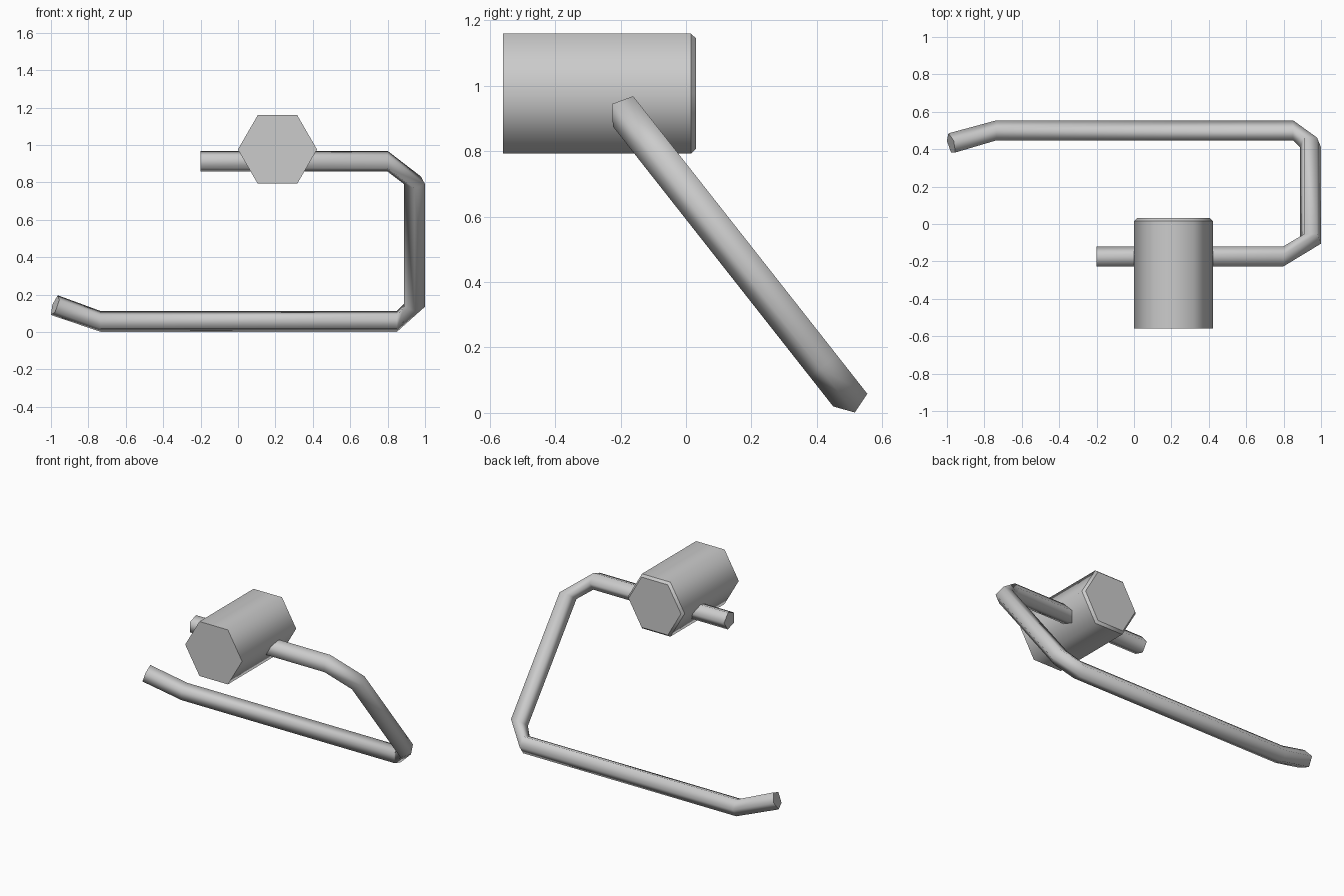
import bpy, bmesh, math
from mathutils import Vector

old = bpy.data.objects.get("Cube")
if old:
    bpy.data.objects.remove(old, do_unlink=True)

# Single brushed metal colour
metal = bpy.data.materials.new("grey metal")
metal.use_nodes = True
metal.diffuse_color = (0.6, 0.6, 0.6, 1)
metal.node_tree.nodes["Principled BSDF"].inputs["Base Color"].default_value = (0.6, 0.6, 0.6, 1)


def ring(center, a, b, radius, sides):
    """Regular polygon around center; its first corner points along a."""
    return [center + (a * math.cos(t) + b * math.sin(t)) * radius
            for t in (math.tau * i / sides for i in range(sides))]


def loft(name, rings, sharp_rings=()):
    """Skin a row of rings, with smooth sides and crisp flat caps."""
    bm = bmesh.new()
    loops = [[bm.verts.new(p) for p in r] for r in rings]
    n = len(loops[0])
    for r0, r1 in zip(loops, loops[1:]):
        for i in range(n):
            j = (i + 1) % n
            bm.faces.new((r0[i], r0[j], r1[j], r1[i])).smooth = True
    for cap in (loops[0], loops[-1]):
        bm.faces.new(cap)
    for k in {0, len(loops) - 1, *sharp_rings}:
        for i in range(n):
            bm.edges.get((loops[k][i], loops[k][(i + 1) % n])).smooth = False
    bmesh.ops.recalc_face_normals(bm, faces=bm.faces)
    mesh = bpy.data.meshes.new(name)
    bm.to_mesh(mesh)
    bm.free()
    mesh.materials.append(metal)
    obj = bpy.data.objects.new(name, mesh)
    bpy.context.collection.objects.link(obj)
    return obj


# Hexagonal wall mount with a chamfered back edge
X, Z = Vector((1, 0, 0)), Vector((0, 0, 1))
profile = [(-0.56, 0.2115), (0.015, 0.2115), (0.031, 0.195)]
loft("wall_mount",
     [ring(Vector((0.211, y, 0.976)), X, Z, r, 6) for y, r in profile],
     sharp_rings=(1,))

# Five-sided rail bent within one sloping plane
top = Vector((0, -0.1775, 0.912))
bottom = Vector((0, 0.496, 0.056))
down = (bottom - top).normalized()
normal = X.cross(down).normalized()
drop = (bottom - top).length

# Each station: distance along x, distance down the slope, heading
stations = [
    (-0.2, 0, (1, 0)),
    (0.8, 0, (1, 0)),
    (0.944, 0.14, (0, 1)),
    (0.944, drop - 0.115, (0, 1)),
    (0.85, drop, (-1, 0)),
    (-0.735, drop, (-1, 0)),
    (-0.978, drop - 0.11, (-0.245, -0.11)),
]
under = normal if normal.z < 0 else -normal
rings = []
for x, s, (hx, hs) in stations:
    heading = (X * hx + down * hs).normalized()
    rings.append(ring(top + X * x + down * s, under, under.cross(heading), 0.0585, 5))
loft("towel_rail", rings)
